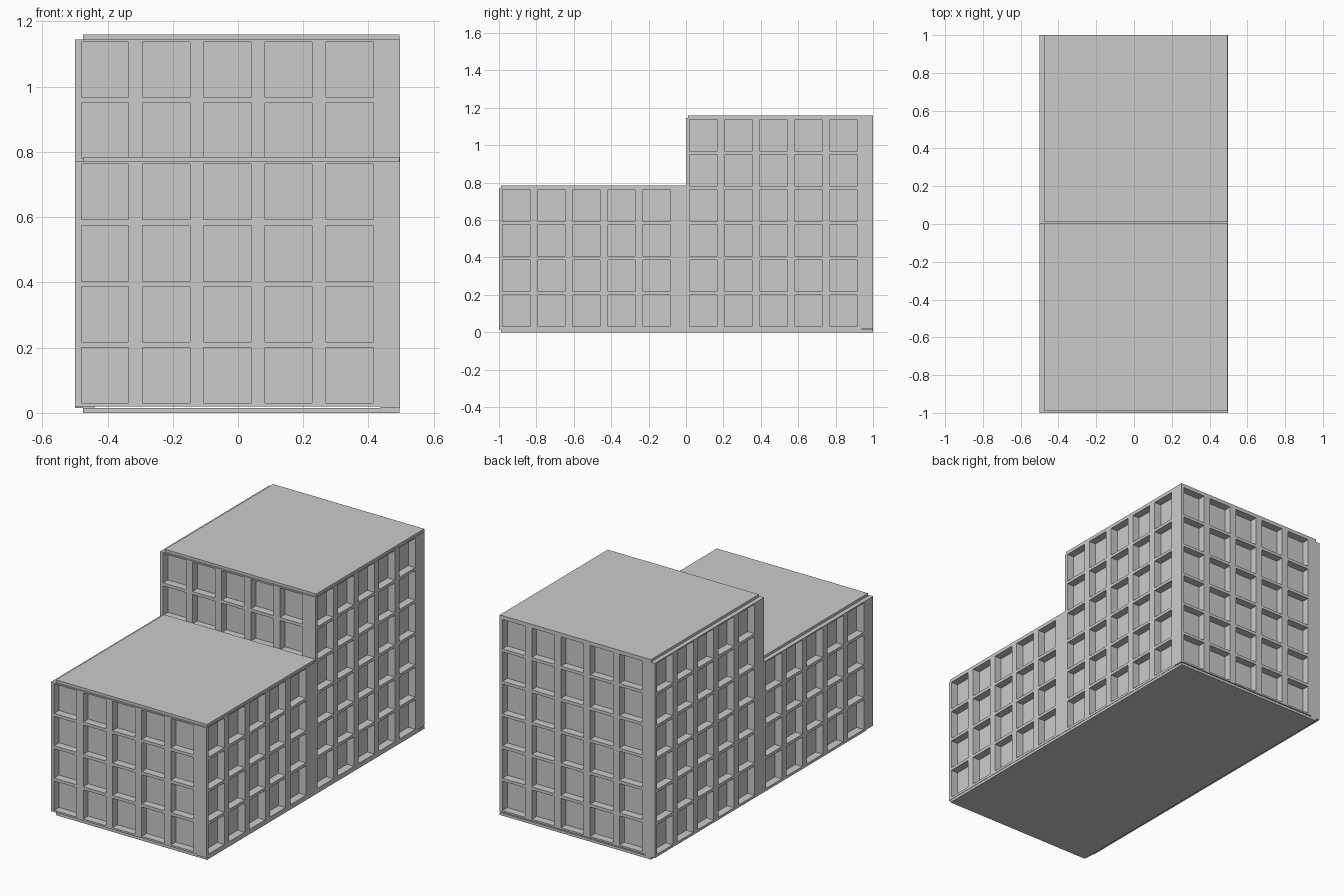
import bpy, bmesh
from mathutils import Vector

if "Cube" in bpy.data.objects:
    bpy.data.objects.remove(bpy.data.objects["Cube"])

T = 0.06        # wall thickness
DEPTH = 0.045   # window recess
PITCH, WIN_W, WIN_H = 0.1875, 0.145, 0.17
LENGTH = 0.94


def finish(name, bm):
    bmesh.ops.recalc_face_normals(bm, faces=bm.faces[:])
    me = bpy.data.meshes.new(name)
    bm.to_mesh(me)
    bm.free()
    ob = bpy.data.objects.new(name, me)
    bpy.context.collection.objects.link(ob)
    return ob


def box(name, lo, hi):
    bm = bmesh.new()
    bmesh.ops.create_cube(bm, size=1)
    for v in bm.verts:
        v.co = Vector([(a + b) / 2 + c * (b - a) for a, b, c in zip(lo, hi, v.co)])
    return finish(name, bm)


def wall(name, corner, along, inward, z0, z1, first_row, rows):
    """Wall slab whose outer face is a grid with recessed windows."""
    o = Vector((*corner, 0))
    u, n = Vector((*along, 0)), Vector((*inward, 0))
    us = [0] + [0.02 + PITCH * i + d for i in range(5) for d in (0, WIN_W)] + [LENGTH]
    zs = [z0] + [0.03 + PITCH * (first_row + k) + d
                 for k in range(rows) for d in (0, WIN_H)] + [z1]
    bm = bmesh.new()
    grid = [[bm.verts.new(o + u * a + Vector((0, 0, z))) for a in us] for z in zs]
    windows = []
    for j in range(len(zs) - 1):
        for i in range(len(us) - 1):
            f = bm.faces.new((grid[j][i], grid[j][i + 1],
                              grid[j + 1][i + 1], grid[j + 1][i]))
            if i % 2 and j % 2:
                windows.append(f)
    # slab sides and back
    rim = [e for e in bm.edges if e.is_boundary]
    ext = bmesh.ops.extrude_edge_only(bm, edges=rim)["geom"]
    bmesh.ops.translate(bm, vec=n * T,
                        verts=[g for g in ext if isinstance(g, bmesh.types.BMVert)])
    bmesh.ops.holes_fill(bm, edges=[e for e in bm.edges if e.is_boundary], sides=0)
    # window recesses
    for f in windows:
        new = bmesh.ops.extrude_face_region(bm, geom=[f])["geom"]
        bmesh.ops.translate(bm, vec=n * DEPTH,
                            verts=[g for g in new if isinstance(g, bmesh.types.BMVert)])
        bm.faces.remove(f)
    return finish(name, bm)


LOW, HIGH = 0.77, 1.145
XL, XR = -0.5, 0.497

# Outer walls, overlapping pinwheel fashion at the corners
wall("low_front_wall", (XL, -1), (1, 0), (0, 1), 0.02, LOW, 0, 4)
wall("high_front_wall", (XL, 0), (1, 0), (0, 1), LOW, HIGH, 4, 2)
wall("high_back_wall", (XR, 1), (-1, 0), (0, -1), 0.02, HIGH, 0, 6)
for part, y0, top, rows in (("low", -1, LOW, 4), ("high", 0, HIGH, 6)):
    wall(part + "_right_wall", (XR, y0), (0, 1), (-1, 0), 0.015, top, 0, rows)
    wall(part + "_left_wall", (XL, y0 + 1), (0, -1), (1, 0), 0.015, top, 0, rows)

# Corner posts where the two blocks meet
box("right_middle_post", (XR - T, -T, 0.015), (XR, 0, LOW))
box("left_middle_post", (XL, 0, 0.015), (XL + T, T, LOW))

# Floor and roof slabs
box("floor_slab", (-0.475, -0.99, 0), (0.495, 1, 0.015))
box("low_roof", (-0.475, -0.99, LOW - 0.002), (0.495, 0, LOW + 0.015))
box("high_roof", (-0.475, 0.01, HIGH - 0.002), (0.495, 1, HIGH + 0.015))
